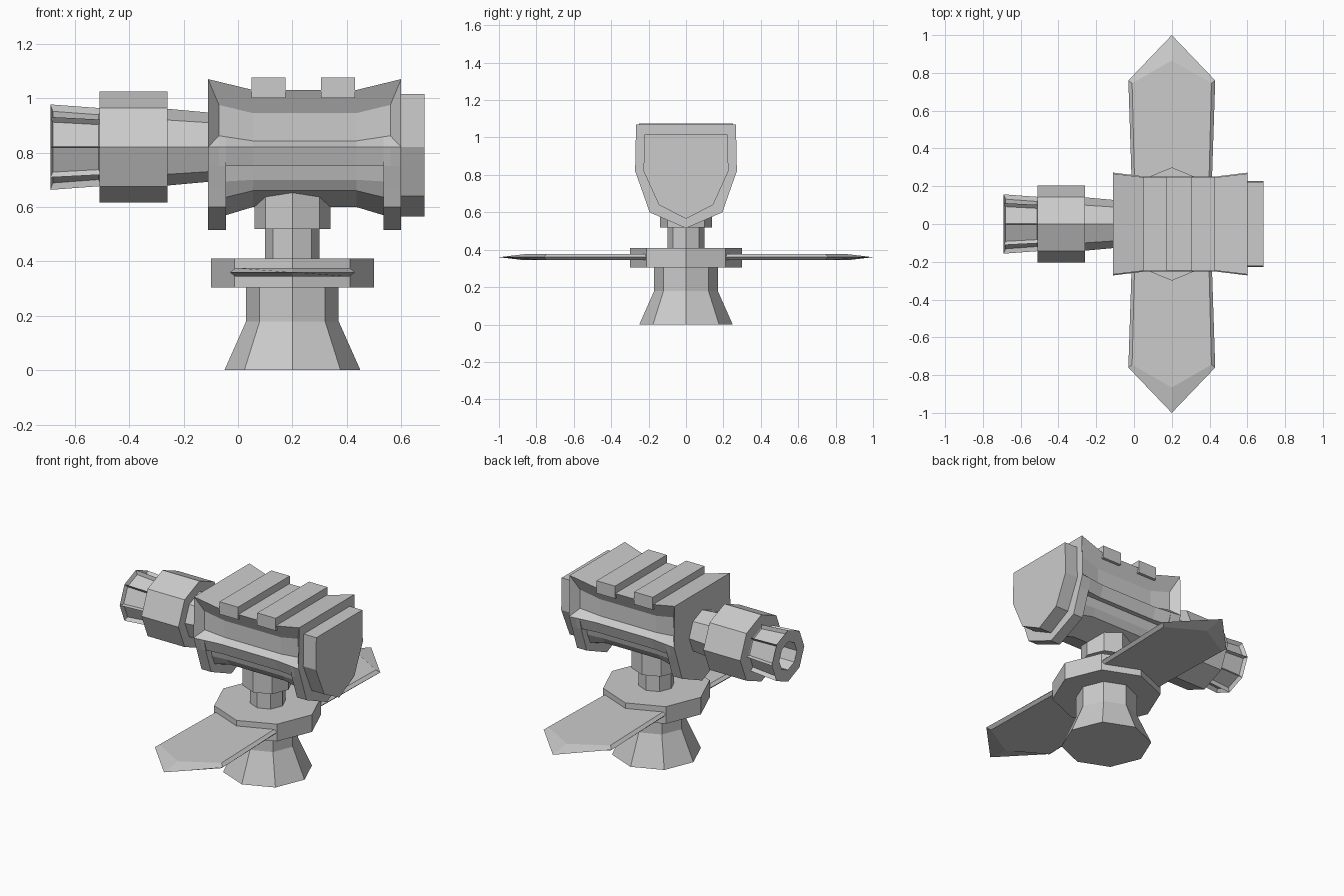
import bpy, bmesh
from math import sin, cos, pi
from mathutils import Vector

if "Cube" in bpy.data.objects:
    bpy.data.objects.remove(bpy.data.objects["Cube"])

CX = 0.2    # shared axis of stand and body
AXIS_Z = 0.82  # barrel height


def finish(name, bm):
    bmesh.ops.remove_doubles(bm, verts=bm.verts, dist=1e-5)
    bmesh.ops.recalc_face_normals(bm, faces=bm.faces)
    me = bpy.data.meshes.new(name)
    bm.to_mesh(me)
    bm.free()
    ob = bpy.data.objects.new(name, me)
    bpy.context.collection.objects.link(ob)
    return ob


def loft(name, rings, closed=False, edit=None):
    """Skin a list of equal-length point rings, capping the ends unless closed."""
    bm = bmesh.new()
    vs = [[bm.verts.new(p) for p in r] for r in rings]
    n = len(vs[0])
    pairs = list(zip(vs, vs[1:])) + ([(vs[-1], vs[0])] if closed else [])
    for a, b in pairs:
        for i in range(n):
            j = (i + 1) % n
            bm.faces.new((a[i], a[j], b[j], b[i]))
    if not closed:
        bm.faces.new(vs[0])
        bm.faces.new(vs[-1])
    if edit:
        bmesh.ops.recalc_face_normals(bm, faces=bm.faces)
        edit(bm)
    return finish(name, bm)


def oct_z(r, z):
    return [(CX + r * cos(i * pi / 4), r * sin(i * pi / 4), z) for i in range(8)]


def oct_x(r, x):
    return [(x, r * cos(i * pi / 4), AXIS_Z + r * sin(i * pi / 4)) for i in range(8)]


def mirrored(x, half):
    """Full yz ring from a half profile running bottom centre to top."""
    return [(x, y, z) for y, z in half] + [(x, -y, z) for y, z in reversed(half[1:])]


# Stand
loft("pedestal", [oct_z(0.25, 0), oct_z(0.17, 0.18), oct_z(0.17, 0.31)])
loft("turntable", [oct_z(0.3, 0.305), oct_z(0.3, 0.41)])
loft("neck", [oct_z(0.1, 0.4), oct_z(0.1, 0.53)])
loft("neck_collar", [oct_z(0.14, 0.52), oct_z(0.14, 0.7)])

# Pointed side blades with bevelled edges
outer = [(0.21, 0.15), (0.23, 0.76), (0, 1.0), (-0.23, 0.76), (-0.21, 0.15)]
inner = [(0.195, 0.15), (0.21, 0.745), (0, 0.865), (-0.21, 0.745), (-0.195, 0.15)]
for side, s in (("front", -1), ("back", 1)):
    loft(side + "_blade", [[(CX + x, s * y, z) for x, y in pts] for pts, z in
                           ((inner, 0.344), (outer, 0.36), (inner, 0.376))])


# Body: waisted loft with a side groove and a lower recess
def section(x, groove, recess):
    f = min(1, max(0, (0.355 - abs(x - 0.245)) / 0.165))
    top, y = 1.07 - 0.04 * f, 0.272 - 0.02 * f
    low = [(0, 0.515), (0.195, 0.6), (0.217, 0.665), (0.247, 0.75), (0.247, 0.75)]
    if recess:
        low = [(0, 0.55 + 0.05 * f), (0.16, 0.62 + 0.04 * f),
               (0.187, 0.69 + 0.01 * f), (0.2, 0.75), (0.247 - 0.018 * f, 0.75)]
    up = [(y, 0.82), (y, 0.82), (y - 0.005, top), (y - 0.005, top)]
    if groove:
        up = [(y, 0.82), (y - 0.045, 0.868 - 0.025 * f),
              (y - 0.045, top - 0.085), (y - 0.005, top)]
    return mirrored(x, low + up)


stations = [(-0.11, 0, 0), (-0.07, 1, 0), (-0.045, 1, 0), (-0.0449, 1, 1), (0.055, 1, 1),
            (0.435, 1, 1), (0.5349, 1, 1), (0.535, 1, 0), (0.56, 1, 0), (0.6, 0, 0)]
loft("body", [section(*s) for s in stations])

# Rear cap
cap = [(0, 0.565), (0.145, 0.64), (0.227, 0.82), (0.222, 1.015)]
loft("rear_cap", [mirrored(x, cap) for x in (0.59, 0.685)])

# Top ribs
for i, x in enumerate((0.05, 0.305)):
    rib = [(-0.25, 1.0), (0.25, 1.0), (0.25, 1.076), (-0.25, 1.076)]
    loft(f"top_rib_{i + 1}", [[(px, y, z) for y, z in rib] for px in (x, x + 0.125)])

# Barrel
loft("barrel", [oct_x(0.122, -0.05), oct_x(0.142, -0.27)])
loft("barrel_sleeve", [oct_x(0.204, -0.26), oct_x(0.204, -0.51)])


# Hollow muzzle with sunken panels on its outer faces
def flute(bm):
    axis = Vector((0, 0, AXIS_Z))
    sides = []
    for f in bm.faces:
        c = f.calc_center_median() - axis
        c.x = 0
        if c.length > 0.125 and abs(f.normal.x) < 0.5:
            sides.append(f)
    bmesh.ops.inset_individual(bm, faces=sides, thickness=0.016, depth=-0.022)


loft("muzzle", [oct_x(0.143, -0.5), oct_x(0.157, -0.69), oct_x(0.085, -0.69),
                oct_x(0.085, -0.52), oct_x(0.001, -0.52), oct_x(0.001, -0.5)],
     closed=True, edit=flute)
